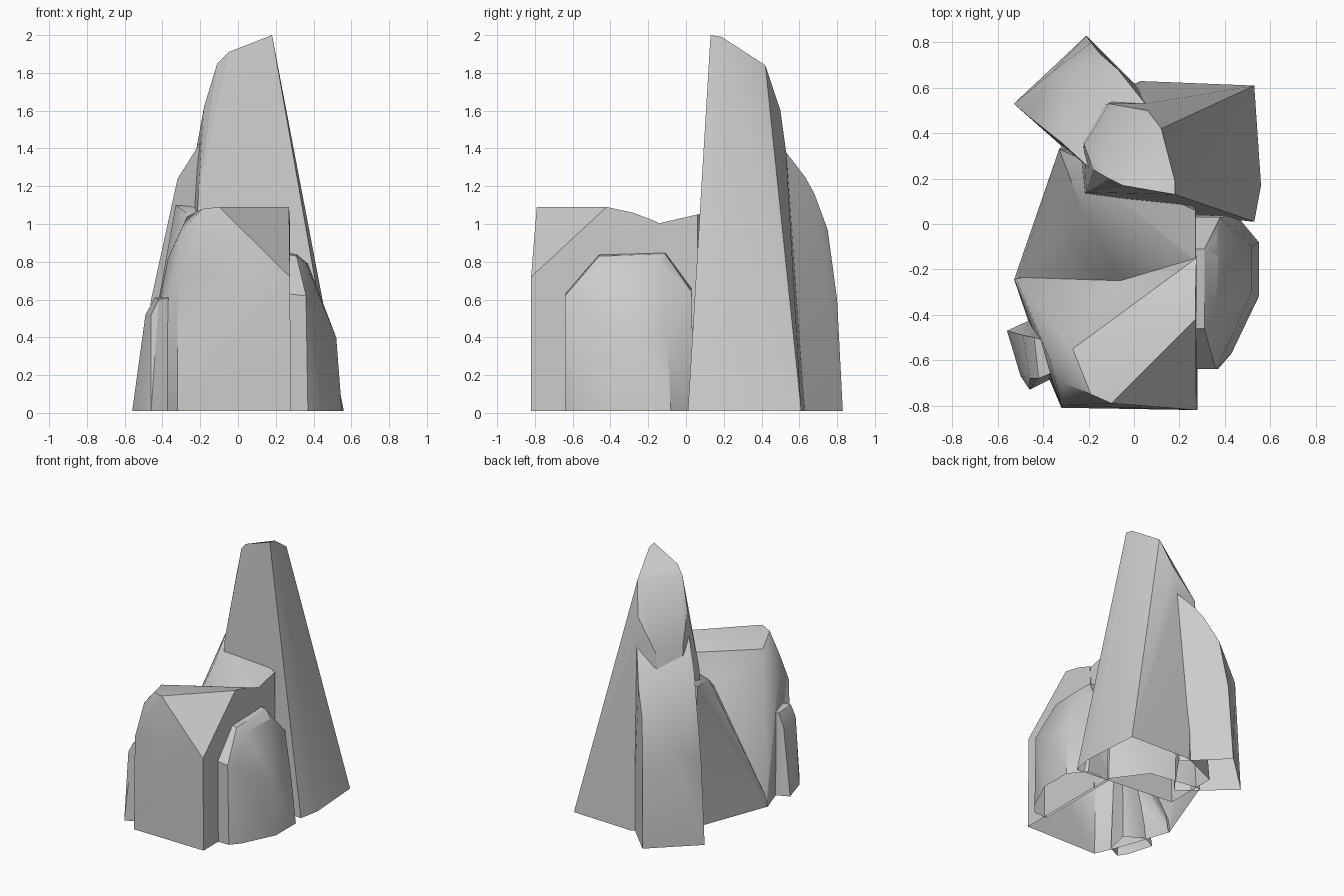
import bpy, bmesh, math

BASE = 0.01


def hull(name, base, top):
    """Closed convex block from a ground outline and upper points."""
    bm = bmesh.new()
    for x, y in base:
        bm.verts.new((x, y, BASE))
    for p in top:
        bm.verts.new(p)
    res = bmesh.ops.convex_hull(bm, input=bm.verts[:])
    junk = {v for v in res["geom_interior"] + res["geom_unused"]
            if isinstance(v, bmesh.types.BMVert) and v.is_valid}
    bmesh.ops.delete(bm, geom=list(junk), context='VERTS')
    bmesh.ops.recalc_face_normals(bm, faces=bm.faces[:])
    me = bpy.data.meshes.new(name)
    bm.to_mesh(me)
    bm.free()
    ob = bpy.data.objects.new(name, me)
    bpy.context.collection.objects.link(ob)
    return ob


def rock(name, *blocks, sharp=28):
    """Union of blocks, opened underneath, smooth with sharp edges kept."""
    ob = hull(name, *blocks[0])
    bpy.context.view_layer.objects.active = ob
    for b in blocks[1:]:
        other = hull(name + "_piece", *b)
        mod = ob.modifiers.new("join", 'BOOLEAN')
        mod.operation, mod.solver, mod.object = 'UNION', 'EXACT', other
        bpy.ops.object.modifier_apply(modifier=mod.name)
        bpy.data.objects.remove(other, do_unlink=True)
    bm = bmesh.new()
    bm.from_mesh(ob.data)
    floor = [f for f in bm.faces if all(v.co.z < BASE + 0.005 for v in f.verts)]
    bmesh.ops.delete(bm, geom=floor, context='FACES')
    bmesh.ops.dissolve_limit(bm, angle_limit=math.radians(1),
                             verts=bm.verts[:], edges=bm.edges[:])
    bm.to_mesh(ob.data)
    bm.free()
    bpy.ops.object.select_all(action='DESELECT')
    ob.select_set(True)
    bpy.context.view_layer.objects.active = ob
    bpy.ops.object.shade_smooth_by_angle(angle=math.radians(sharp))
    return ob


# Tall spire with a sloping rounded tip
rock("tall_spire", (
    [(-0.27, 0.09), (0.53, 0.01), (0.56, 0.17), (0.53, 0.61), (0.03, 0.63), (-0.27, 0.5)],
    [(0.18, 0.13, 2.0), (0.18, 0.19, 1.99), (-0.05, 0.17, 1.91), (-0.11, 0.2, 1.85),
     (0.12, 0.42, 1.84), (0.06, 0.5, 1.6), (0.05, 0.53, 1.38),
     (-0.18, 0.24, 1.62), (-0.21, 0.14, 1.15), (-0.22, 0.35, 1.4), (-0.11, 0.53, 1.38)]),
    sharp=22)

# Leaning rock behind the spire
rock("back_rock", (
    [(-0.53, 0.53), (-0.21, 0.83), (0.06, 0.56), (-0.18, 0.22)],
    [(-0.46, 0.47, 0.6), (-0.39, 0.42, 0.9), (-0.32, 0.36, 1.24), (-0.2, 0.25, 1.43),
     (-0.19, 0.80, 0.6), (-0.15, 0.75, 0.97), (-0.07, 0.68, 1.16), (-0.03, 0.63, 1.25),
     (0.05, 0.53, 1.38), (-0.36, 0.67, 0.75), (-0.28, 0.6, 1.05)]))

# Broad front boulder with a chamfered corner, and the ridge joining the spire
rock("front_boulder", (
    [(-0.32, -0.81), (-0.40, -0.62), (0.28, -0.82), (0.28, -0.1), (-0.53, -0.24)],
    [(0.275, -0.82, 0.72), (-0.1, -0.79, 1.09), (0.27, -0.42, 1.09), (-0.19, -0.75, 1.08),
     (-0.27, -0.55, 1.04), (-0.37, -0.6, 0.82), (-0.31, -0.7, 0.95), (-0.32, -0.8, 0.72),
     (-0.06, -0.25, 0.82), (0.275, -0.15, 1.01), (0.272, -0.28, 1.06), (-0.52, -0.24, 0.1)]), (
    [(-0.525, -0.235), (-0.3, 0.36), (0.1, 0.3), (0.277, 0.06), (0.277, -0.3)],
    [(-0.33, 0.33, 1.1), (0.272, 0.06, 1.05), (0.272, -0.16, 1.0), (-0.22, 0.04, 1.02),
     (-0.06, -0.25, 0.82), (-0.51, -0.235, 0.1)]), sharp=33)

# Right side rock, sloping down at both ends
rock("right_rock", (
    [(0.26, -0.64), (0.37, -0.64), (0.43, -0.57), (0.55, -0.32), (0.55, -0.08),
     (0.45, 0.04), (0.26, 0.04)],
    [(0.26, -0.46, 0.84), (0.31, -0.46, 0.83), (0.36, -0.42, 0.79), (0.26, -0.11, 0.85),
     (0.31, -0.11, 0.84), (0.37, -0.14, 0.79), (0.36, -0.06, 0.74), (0.26, 0.03, 0.66),
     (0.38, 0.03, 0.64), (0.52, -0.3, 0.4), (0.52, -0.1, 0.4), (0.45, -0.3, 0.57),
     (0.40, -0.56, 0.58), (0.265, -0.64, 0.63), (0.36, -0.64, 0.62)]))

# Small rock at the left
rock("left_rock", (
    [(-0.56, -0.47), (-0.45, -0.42), (-0.32, -0.5), (-0.36, -0.68), (-0.46, -0.73), (-0.5, -0.67)],
    [(-0.49, -0.49, 0.52), (-0.44, -0.5, 0.61), (-0.37, -0.66, 0.61), (-0.42, -0.68, 0.6),
     (-0.46, -0.68, 0.52), (-0.34, -0.53, 0.61)]))
